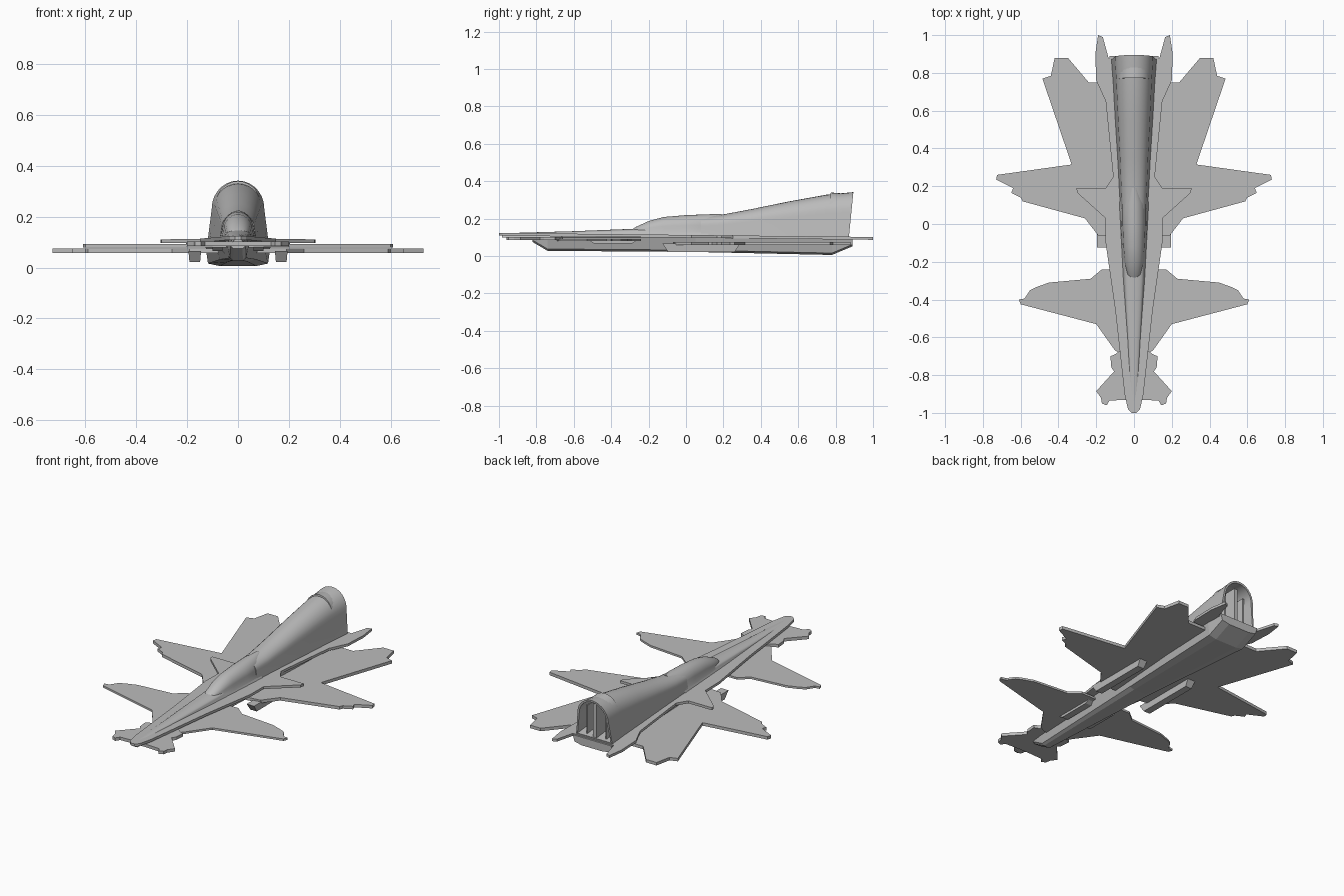
import bpy, bmesh, math

cube = bpy.data.objects.get("Cube")
if cube:
    bpy.data.objects.remove(cube, do_unlink=True)

grey = bpy.data.materials.new("hull grey")
grey.use_nodes = True
colour = (0.5, 0.5, 0.5, 1)
grey.diffuse_color = colour
grey.node_tree.nodes["Principled BSDF"].inputs["Base Color"].default_value = colour


def finish(bm, name, smooth=False):
    bmesh.ops.recalc_face_normals(bm, faces=bm.faces)
    mesh = bpy.data.meshes.new(name)
    bm.to_mesh(mesh)
    bm.free()
    mesh.materials.append(grey)
    ob = bpy.data.objects.new(name, mesh)
    bpy.context.collection.objects.link(ob)
    if smooth:
        bpy.ops.object.select_all(action='DESELECT')
        ob.select_set(True)
        bpy.context.view_layer.objects.active = ob
        bpy.ops.object.shade_smooth_by_angle(angle=math.radians(35))
    return ob


def plate(name, half, z0, z1, tilt=0):
    """Flat plate from a half outline, mirrored across the centre line."""
    outline = half + [(-x, y) for x, y in reversed(half)]
    bm = bmesh.new()
    face = bm.faces.new([bm.verts.new((x, y, z0 + tilt * y)) for x, y in outline])
    top = bmesh.ops.extrude_face_region(bm, geom=[face])
    for v in top["geom"]:
        if isinstance(v, bmesh.types.BMVert):
            v.co.z += z1 - z0
    return finish(bm, name)


def loft(name, rings, hollow=0, smooth=True):
    """Skin closed rings of points; hollow sinks the last cap inwards."""
    bm = bmesh.new()
    loops = [[bm.verts.new(p) for p in ring] for ring in rings]
    for a, b in zip(loops, loops[1:]):
        for i in range(len(a)):
            j = (i + 1) % len(a)
            bm.faces.new((a[i], a[j], b[j], b[i]))
    bm.faces.new(loops[0])
    cap = bm.faces.new(loops[-1])
    bmesh.ops.recalc_face_normals(bm, faces=bm.faces)
    if hollow:
        bmesh.ops.inset_individual(bm, faces=[cap], thickness=0.012)
        bmesh.ops.inset_individual(bm, faces=[cap], thickness=0.002, depth=-hollow)
    return finish(bm, name, smooth)


def arch(y, w, z0, z1, lean=0.86, wall=0.55, slant=0, n=14):
    """Arch section: leaning side walls under a half ellipse."""
    h = z1 - z0
    pts = [(w, z0)]
    for i in range(n + 1):
        a = math.pi * i / n
        pts.append((w * lean * math.cos(a), z0 + h * (wall + (1 - wall) * math.sin(a))))
    pts.append((-w, z0))
    return [(x, y + slant * (z - z1), z) for x, z in pts]


def box(name, x0, x1, y0, y1, z0, z1, nose=0, taper=0):
    """Block with a swept-back lower front edge and tapered bottom."""
    def ring(y, back):
        return [(x0, y, z1), (x1, y, z1), (x1 - taper, y + back, z0), (x0 + taper, y + back, z0)]
    return loft(name, [ring(y0, nose), ring(y1, -nose)], smooth=False)


# Rear main wings with stepped tips and split tail lobes
plate("rear_wings", [
    (0.10, -0.07), (0.19, -0.06), (0.26, 0.03), (0.59, 0.12), (0.60, 0.14),
    (0.65, 0.165), (0.64, 0.19), (0.73, 0.235), (0.725, 0.26), (0.33, 0.315),
    (0.485, 0.77), (0.44, 0.785), (0.42, 0.88), (0.35, 0.88), (0.24, 0.75),
    (0.10, 0.75)], 0.058, 0.076)

# Front wings
plate("front_wings", [
    (0.06, -0.69), (0.10, -0.67), (0.20, -0.53), (0.60, -0.425), (0.61, -0.40),
    (0.58, -0.395), (0.55, -0.35), (0.52, -0.335), (0.45, -0.31), (0.23, -0.29),
    (0.17, -0.24), (0.10, -0.24)], 0.08, 0.092)

# Small notched fins at the nose
plate("nose_fins", [
    (0.03, -0.93), (0.13, -0.935), (0.145, -0.96), (0.17, -0.95), (0.175, -0.92),
    (0.20, -0.885), (0.105, -0.78), (0.12, -0.76), (0.125, -0.70), (0.10, -0.69),
    (0.06, -0.66)], 0.085, 0.103)

# Long deck running from nose to tail tips, with short side strakes
plate("deck", [
    (0.012, -1.0), (0.032, -0.98), (0.05, -0.90), (0.10, -0.45), (0.15, -0.10),
    (0.15, 0.03), (0.30, 0.165), (0.305, 0.19), (0.15, 0.19), (0.11, 0.25),
    (0.15, 0.65), (0.20, 0.76), (0.205, 0.90), (0.19, 1.0), (0.165, 0.99),
    (0.135, 0.88)], 0.098, 0.113, tilt=-0.011)

# Belly hull: a tapering keel with a raked tail
belly = [(-0.82, 0.035, 0.03, 0.075), (-0.74, 0.045, 0.032, 0.028),
         (0.05, 0.10, 0.07, 0.022), (0.78, 0.13, 0.118, 0.006),
         (0.89, 0.13, 0.118, 0.052)]
loft("belly_hull", [[(w, y, 0.1), (b, y, z + 0.01), (b * 0.6, y, z),
                     (-b * 0.6, y, z), (-b, y, z + 0.01), (-w, y, 0.1)]
                    for y, w, b, z in belly], smooth=False)

# Raised spine along the nose, under the canopy
loft("nose_spine", [arch(*s, lean=0.75, wall=0.6) for s in [
    (-0.985, 0.02, 0.10, 0.122), (-0.60, 0.045, 0.10, 0.133),
    (-0.30, 0.066, 0.10, 0.145), (0.12, 0.085, 0.10, 0.16)]])

# Canopy
loft("canopy", [arch(*s, lean=0.88, wall=0.25) for s in [
    (-0.295, 0.018, 0.125, 0.137), (-0.27, 0.04, 0.125, 0.155),
    (-0.20, 0.056, 0.125, 0.187), (-0.12, 0.064, 0.125, 0.209),
    (0.0, 0.07, 0.125, 0.219), (0.11, 0.071, 0.125, 0.223),
    (0.19, 0.032, 0.14, 0.226)]])

# Tall rear hull ending in an open arch
loft("rear_hull", [arch(*s) for s in [
    (0.08, 0.074, 0.10, 0.212), (0.19, 0.08, 0.10, 0.221),
    (0.35, 0.088, 0.10, 0.251), (0.55, 0.10, 0.10, 0.292),
    (0.75, 0.111, 0.10, 0.328)]] + [arch(0.895, 0.12, 0.10, 0.342, slant=0.1)],
    hollow=0.12)

# Upright divider and inner arch ribs inside the tail opening
box("tail_divider", -0.012, 0.012, 0.74, 0.865, 0.10, 0.31)
for side, word in ((-1, "right"), (1, "left")):
    xs = sorted((side * 0.06, side * 0.068))
    box("tail_rib_" + word, xs[0], xs[1], 0.74, 0.85, 0.10, 0.28)
    # Under-wing rails and small fairings beneath the front wings
    xs = sorted((side * 0.145, side * 0.195))
    box("under_rail_" + word, xs[0], xs[1], -0.125, 0.29, 0.022, 0.066, nose=0.03, taper=0.004)
    xs = sorted((side * 0.06, side * 0.10))
    box("front_fairing_" + word, xs[0], xs[1], -0.52, -0.26, 0.066, 0.085, nose=0.03)
